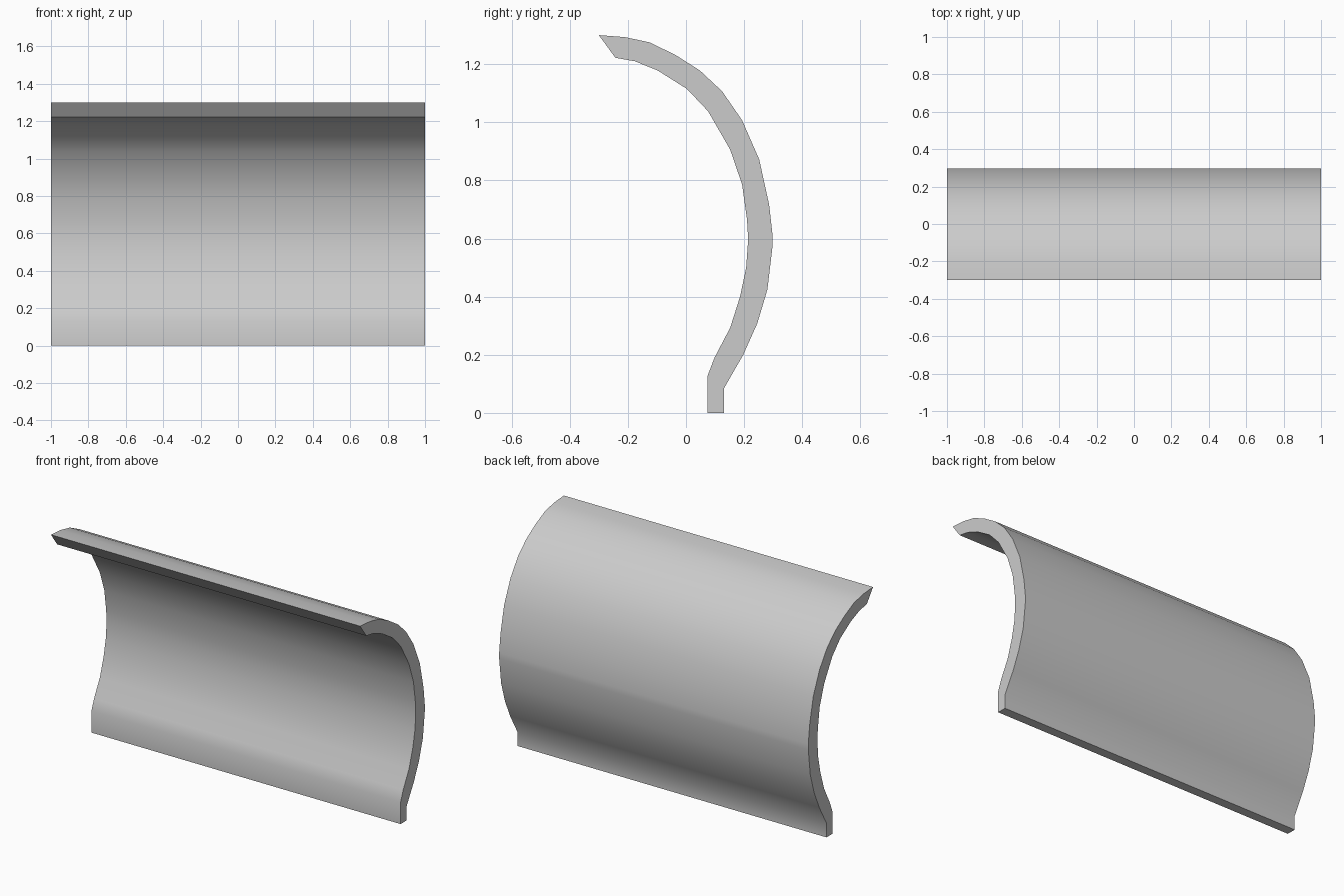
import bpy, bmesh, math

cube = bpy.data.objects.get("Cube")
if cube:
    bpy.data.objects.remove(cube, do_unlink=True)

# Plain grey material
grey = bpy.data.materials.new("light grey")
grey.use_nodes = True
colour = (0.6, 0.6, 0.6, 1)
grey.diffuse_color = colour
grey.node_tree.nodes["Principled BSDF"].inputs["Base Color"].default_value = colour

# Cross-section (y, z): outer curve from the lip down to the foot
OUTER = [(-.30, 1.30), (-.21, 1.293), (-.125, 1.275), (-.035, 1.231),
         (.048, 1.178), (.124, 1.107), (.193, 1.007), (.252, .872),
         (.286, .717), (.298, .61), (.298, .575), (.28, .424),
         (.245, .307), (.197, .2), (.13, .083), (.13, 0)]
# Inner curve from the lip down to the foot
INNER = [(-.243, 1.222), (-.176, 1.21), (-.097, 1.178), (.003, 1.115),
         (.076, 1.038), (.152, .906), (.193, .786), (.21, .665),
         (.214, .597), (.207, .5), (.186, .4), (.152, .293),
         (.098, .19), (.074, .127), (.074, 0)]
WIDTH = 2.0

# Curved panel: cross-section extruded along x
bm = bmesh.new()
profile = OUTER + INNER[::-1]
end = bm.faces.new([bm.verts.new((-WIDTH / 2, y, z)) for y, z in profile])
extruded = bmesh.ops.extrude_face_region(bm, geom=[end], use_keep_orig=True)
moved = [v for v in extruded["geom"] if isinstance(v, bmesh.types.BMVert)]
bmesh.ops.translate(bm, verts=moved, vec=(WIDTH, 0, 0))
bmesh.ops.recalc_face_normals(bm, faces=bm.faces)

mesh = bpy.data.meshes.new("curved_panel")
bm.to_mesh(mesh)
bm.free()
mesh.materials.append(grey)
panel = bpy.data.objects.new("curved_panel", mesh)
bpy.context.collection.objects.link(panel)

# Smooth curve, crisp lip, foot and ends
bpy.ops.object.select_all(action='DESELECT')
panel.select_set(True)
bpy.context.view_layer.objects.active = panel
bpy.ops.object.shade_smooth_by_angle(angle=math.radians(40))
